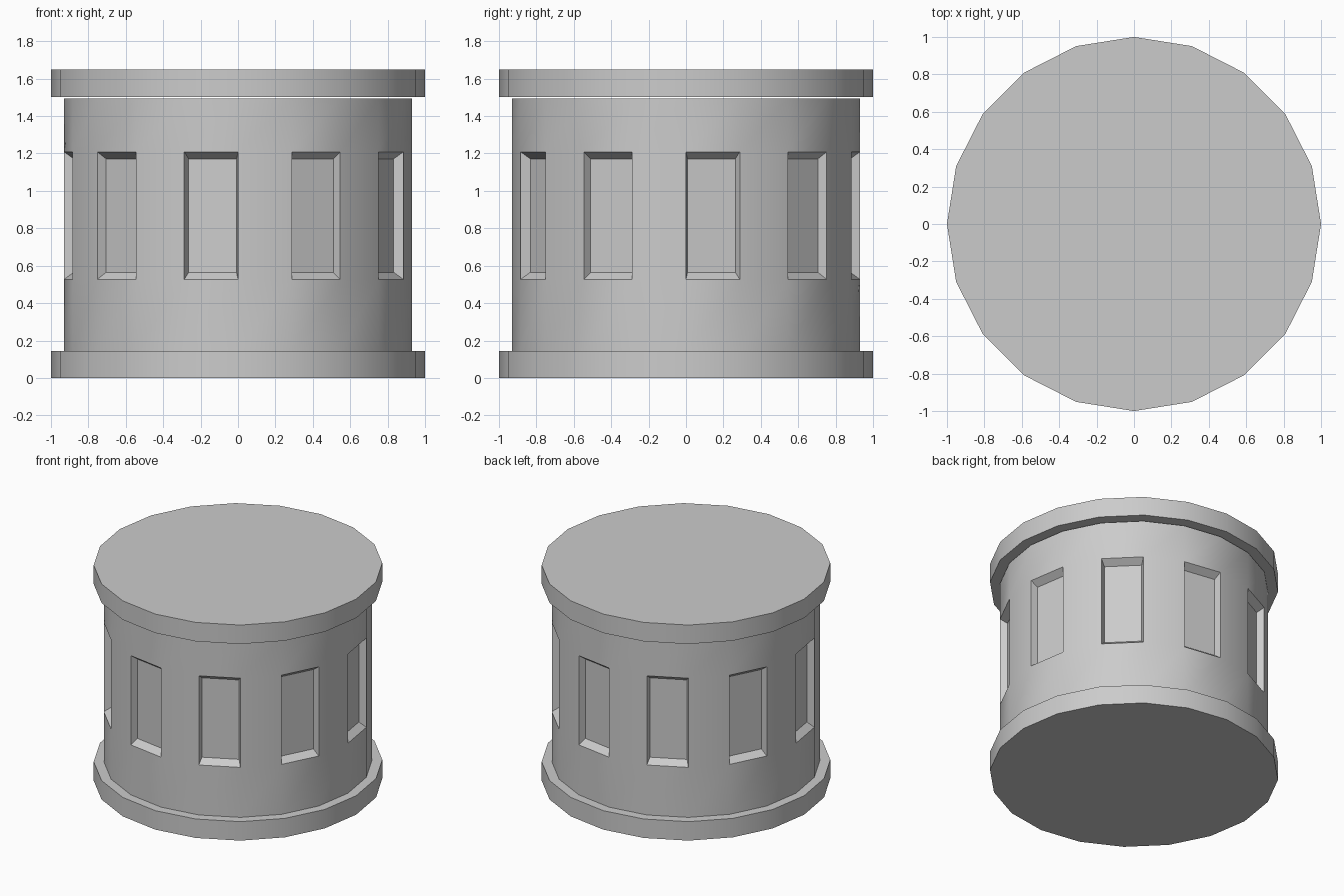
import bpy, bmesh
from math import cos, sin, radians, tau
from mathutils import Vector

if "Cube" in bpy.data.objects:
    bpy.data.objects.remove(bpy.data.objects["Cube"])

SIDES = 20


def finish(bm, name):
    bmesh.ops.recalc_face_normals(bm, faces=bm.faces)
    mesh = bpy.data.meshes.new(name)
    bm.to_mesh(mesh)
    bm.free()
    obj = bpy.data.objects.new(name, mesh)
    bpy.context.collection.objects.link(obj)
    bpy.ops.object.select_all(action='DESELECT')
    obj.select_set(True)
    bpy.context.view_layer.objects.active = obj
    bpy.ops.object.shade_smooth_by_angle(angle=radians(25))
    return obj


def prism(radius, levels):
    """Closed 20-sided prism with a vertex ring at each level; returns side faces per band."""
    bm = bmesh.new()
    rings = [[bm.verts.new((radius * cos(tau * i / SIDES), radius * sin(tau * i / SIDES), z))
              for i in range(SIDES)] for z in levels]
    bands = []
    for lo, hi in zip(rings, rings[1:]):
        bands.append([bm.faces.new((lo[i], lo[(i + 1) % SIDES], hi[(i + 1) % SIDES], hi[i]))
                      for i in range(SIDES)])
    bm.faces.new(rings[0][::-1])
    bm.faces.new(rings[-1])
    return bm, bands


# Base plate and top plate
finish(prism(1.0, (0, 0.145))[0], "base_plate")
finish(prism(1.0, (1.503, 1.648))[0], "top_plate")

# Drum with a tapered recess in every second side
bm, bands = prism(0.93, (0.144, 0.527, 1.209, 1.495))
for face in bands[1][::2]:
    face.normal_update()
    normal, centre = face.normal.copy(), face.calc_center_median()
    outer = list(face.verts)
    inner = [bm.verts.new(centre + (v.co - centre) * 0.89 - normal * 0.05) for v in outer]
    bm.faces.remove(face)
    bm.faces.new(inner)
    for i in range(4):
        j = (i + 1) % 4
        bm.faces.new((outer[i], outer[j], inner[j], inner[i]))
finish(bm, "drum")
